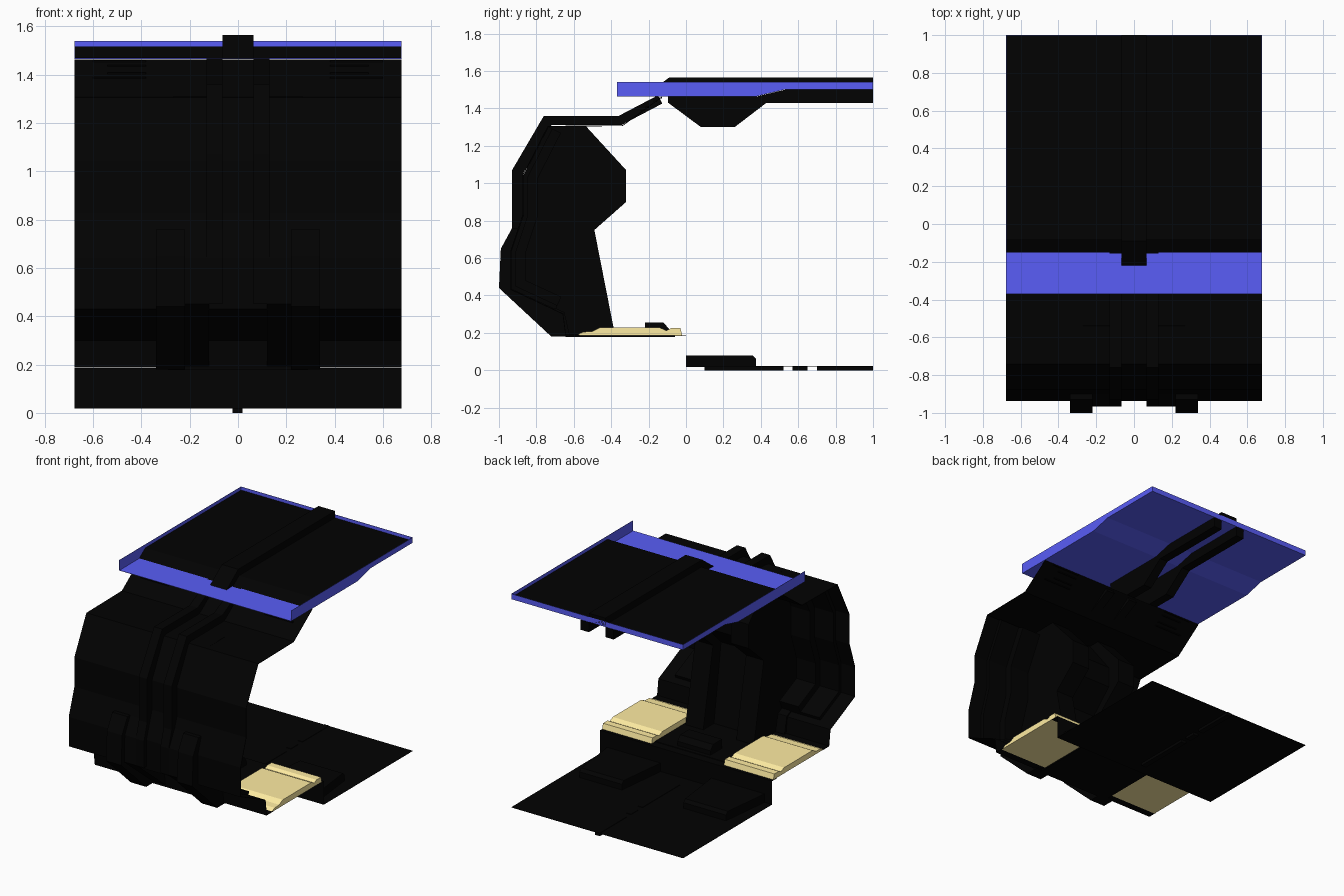
import bpy, bmesh
from mathutils import Vector

if "Cube" in bpy.data.objects:
    bpy.data.objects.remove(bpy.data.objects["Cube"])


def material(name, rgb):
    m = bpy.data.materials.new(name)
    m.diffuse_color = (*rgb, 1)
    m.use_nodes = True
    m.node_tree.nodes["Principled BSDF"].inputs["Base Color"].default_value = m.diffuse_color
    return m


BLACK = material("black_paint", (0.0005, 0.0005, 0.0005))
BLUE = material("blue_paint", (0.10, 0.11, 0.93))
TAN = material("tan_cushion", (1.0, 0.84, 0.36))
W = 0.677


def extrude(name, pts, x0, x1, mat):
    """Closed side profile (y, z) extruded between x0 and x1."""
    bm = bmesh.new()
    a = [bm.verts.new((x0, y, z)) for y, z in pts]
    b = [bm.verts.new((x1, y, z)) for y, z in pts]
    n = len(pts)
    bm.faces.new(a)
    bm.faces.new(b[::-1])
    for i in range(n):
        j = (i + 1) % n
        bm.faces.new((a[j], a[i], b[i], b[j]))
    bmesh.ops.recalc_face_normals(bm, faces=bm.faces)
    me = bpy.data.meshes.new(name)
    bm.to_mesh(me)
    bm.free()
    me.materials.append(mat)
    ob = bpy.data.objects.new(name, me)
    bpy.context.collection.objects.link(ob)
    return ob


def box(name, x0, x1, y0, y1, z0, z1, mat):
    return extrude(name, [(y0, z0), (y1, z0), (y1, z1), (y0, z1)], x0, x1, mat)


def pair(name, pts, x0, x1, mat):
    """The same profile on both sides of the centre line."""
    extrude(name + "_right", pts, x0, x1, mat)
    extrude(name + "_left", pts, -x1, -x0, mat)


def ribbon(path, d0, d1):
    """Closed band following an open path, mitred, between two offsets."""
    p = [Vector(q) for q in path]
    seg = [(p[i + 1] - p[i]).normalized() for i in range(len(p) - 1)]
    nrm = [Vector((-s.y, s.x)) for s in seg]
    mit = [nrm[0]]
    for i in range(1, len(nrm)):
        m = nrm[i - 1] + nrm[i]
        mit.append(m * (2 / m.dot(m)))
    mit.append(nrm[-1])
    one = [tuple(q + m * d0) for q, m in zip(p, mit)]
    two = [tuple(q + m * d1) for q, m in zip(p, mit)]
    return one + two[::-1]


# Front shell: thin full-width bent sheet
shell = [(-0.13, 1.463), (-0.34, 1.31), (-0.74, 1.305), (-0.875, 1.04), (-0.875, 0.83),
         (-0.938, 0.64), (-0.938, 0.43), (-0.66, 0.30), (-0.645, 0.187), (-0.57, 0.187)]
extrude("front_shell", ribbon(shell, 0.0, 0.004), -W, W, BLACK)

# Raised strips from the roof over the hood and down the nose
strip = [(-0.15, 1.47), (-0.36, 1.36), (-0.76, 1.36), (-0.93, 1.07), (-0.93, 0.76), (-0.965, 0.64),
         (-0.965, 0.45)]
pair("hood_strip", ribbon(strip[:3], 0.0, 0.05), 0.065, 0.13, BLACK)
pair("nose_strip", ribbon(strip[2:], 0.0, 0.06), 0.065, 0.13, BLACK)

# Stepped bumpers under the nose
bump = [(-0.90, 0.76), (-0.93, 0.76), (-0.99, 0.65), (-1.0, 0.44), (-0.72, 0.18), (-0.62, 0.18),
        (-0.65, 0.31), (-0.92, 0.44), (-0.92, 0.64)]
pair("nose_bumper_outer", bump, 0.22, 0.34, BLACK)
inner_bump = bump[:1] + [(-0.91, 0.74), (-0.96, 0.64), (-0.965, 0.45), (-0.68, 0.22), (-0.64, 0.19)] + bump[6:]
pair("nose_bumper_inner", inner_bump, 0.12, 0.22, BLACK)

# Inner wall: two shallow steps and the deep centre console
inner = shell[2:7] + [(-0.70, 0.32)]
extrude("inner_panel_wide", ribbon(inner, 0.005, 0.03), -0.57, 0.57, BLACK)
extrude("inner_panel_mid", ribbon(inner, 0.03, 0.08), -0.42, 0.42, BLACK)
console = [(-0.54, 1.31), (-0.32, 1.07), (-0.32, 0.90), (-0.49, 0.75), (-0.38, 0.19), (-0.64, 0.19),
           (-0.655, 0.30), (-0.93, 0.43), (-0.93, 0.64), (-0.87, 0.83), (-0.87, 1.04), (-0.735, 1.305)]
pair("console_side", console, 0.13, 0.27, BLACK)
extrude("console_middle", [(-0.62, 1.305), (-0.42, 1.05), (-0.42, 0.90), (-0.58, 0.74), (-0.5, 0.19)]
        + console[5:], -0.13, 0.13, BLACK)

# Vent slats on the hood slope
for i, z in enumerate((1.385, 1.403, 1.435, 1.453)):
    y = -0.345 + (z - 1.31) * 1.37
    pair(f"vent_slat_{i}", [(y, z), (y + 0.02, z), (y + 0.02, z + 0.006), (y, z + 0.006)],
         0.38, 0.60 - 0.06 * (i in (1, 2)), BLACK)

# Centre pan with small raised box, and the step down to the floor
box("centre_pan", -0.29, 0.29, -0.645, -0.06, 0.178, 0.19, BLACK)
box("pan_edge", -W, W, -0.06, 0.0, 0.184, 0.186, BLACK)
extrude("pan_box", [(-0.22, 0.185), (-0.09, 0.185), (-0.09, 0.22), (-0.12, 0.255), (-0.22, 0.255)],
        -0.13, 0.13, BLACK)
box("floor_riser", -W, W, -0.001, 0.0, 0.018, 0.186, BLACK)

# Seats
seat = [(-0.59, 0.187), (-0.02, 0.187), (-0.03, 0.225), (-0.08, 0.225), (-0.105, 0.212),
        (-0.14, 0.228), (-0.46, 0.228), (-0.50, 0.208), (-0.55, 0.205)]
pair("seat", seat, 0.285, 0.675, TAN)

# Floor, rib through it and chamfered foot boxes
box("floor", -W, W, 0.0, 1.0, 0.018, 0.020, BLACK)
for i, (y0, y1) in enumerate([(0.1, 0.52), (0.57, 0.65), (0.70, 1.0)]):
    box(f"floor_rib_{i}", -0.022, 0.018, y0, y1, 0.0, 0.023, BLACK)
foot = [(0.0, 0.02), (0.375, 0.02), (0.375, 0.06), (0.355, 0.08), (0.0, 0.08)]
for side in (-1, 1):
    ob = extrude("foot_box", foot, side * 0.2, side * 0.62, BLACK)
    for v in ob.data.vertices:
        if v.co.y > 0.3:
            v.co.x += (side * 0.41 - v.co.x) * 0.2

# Roof tray: blue sheet with side rims and rear rim
sheet = [(-0.37, 1.465), (0.38, 1.465), (0.53, 1.502), (1.0, 1.502)]
extrude("roof_sheet", ribbon(sheet, 0.0, 0.002), -W, W, BLUE)
pair("roof_side_rim", sheet + [(1.0, 1.54), (-0.37, 1.54)], W - 0.002, W, BLUE)
box("roof_rear_rim", -W, W, 0.998, 1.0, 1.502, 1.54, BLUE)

# Roof panel and centre ridge
extrude("roof_panel", [(-0.15, 1.469), (0.37, 1.469), (0.53, 1.506), (0.997, 1.506), (0.997, 1.517),
                       (-0.08, 1.517)], -W + 0.003, W - 0.003, BLACK)
extrude("roof_ridge", [(-0.22, 1.468), (-0.15, 1.472), (0.37, 1.472), (0.53, 1.51), (1.0, 1.51),
                       (1.0, 1.565), (-0.09, 1.565)], -0.065, 0.065, BLACK)

# Hanging roof beams
beam = [(-0.095, 1.464), (-0.095, 1.43), (0.08, 1.30), (0.26, 1.30), (0.43, 1.43), (1.0, 1.43),
        (1.0, 1.50), (0.53, 1.50), (0.38, 1.464)]
pair("roof_beam", beam, 0.065, 0.13, BLACK)
